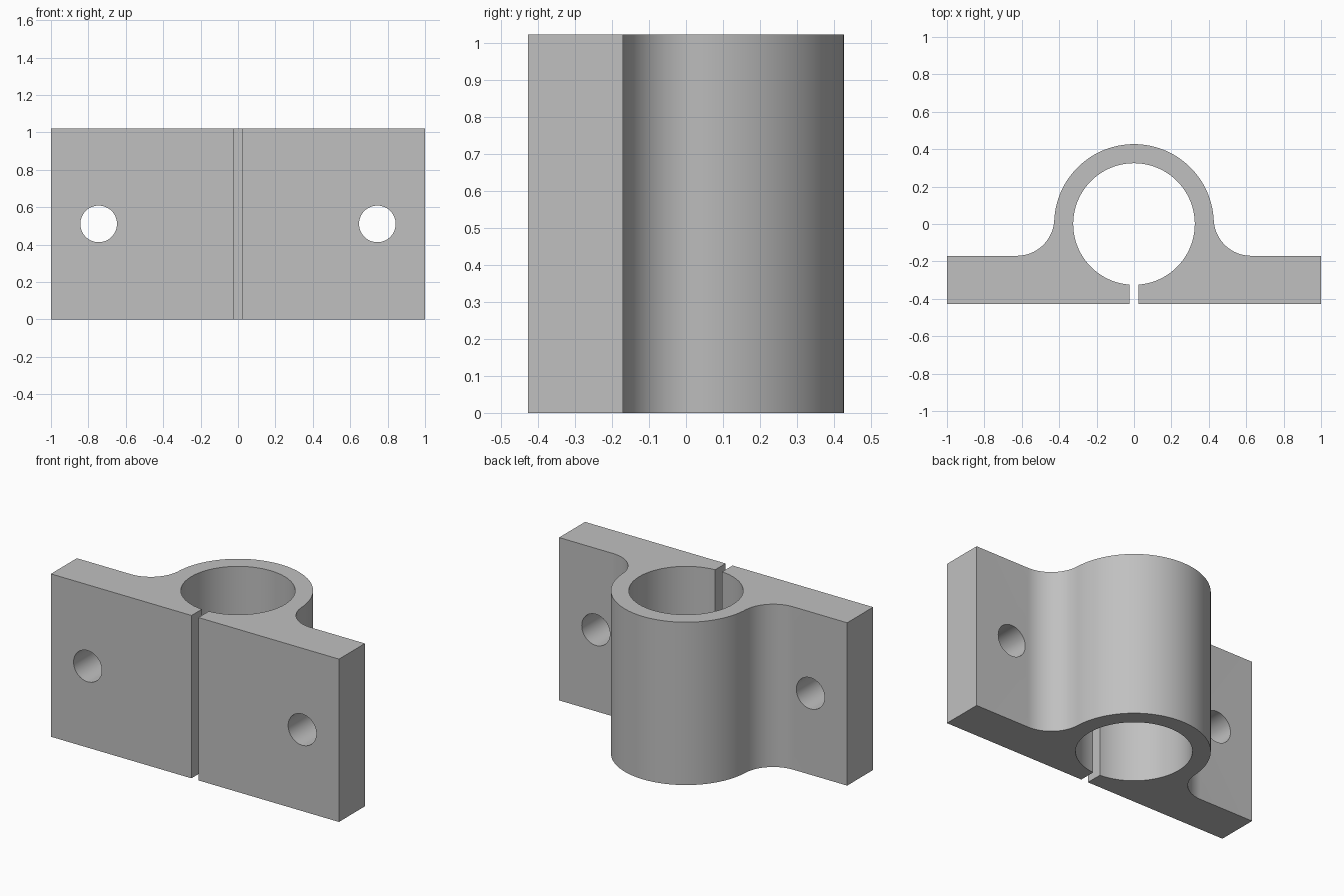
import bpy
import bmesh
from math import sqrt, pi, atan2, asin, sin, cos, radians

if "Cube" in bpy.data.objects:
    bpy.data.objects.remove(bpy.data.objects["Cube"], do_unlink=True)

HEIGHT = 1.022
OUTER, INNER = 0.427, 0.325      # ring radii
FLANGE_BACK = -0.17              # rear face of the mounting flanges
FILLET = 0.2
SLOT = 0.024                     # half width of the split
HOLE_X, HOLE_R = 0.745, 0.098


def arc(cx, cy, r, start, end, steps):
    angles = [start + (end - start) * i / steps for i in range(steps + 1)]
    return [(cx + r * cos(a), cy + r * sin(a)) for a in angles]


# Half outline: outer ring, fillet, flange, split, then bore back to the top
fy = FLANGE_BACK + FILLET
fx = sqrt((OUTER + FILLET) ** 2 - fy ** 2)
tangent = atan2(fy, fx)
half = arc(0, 0, OUTER, pi / 2, tangent, 32)
half += arc(fx, fy, FILLET, tangent + pi, 1.5 * pi, 20)[1:]
half += [(1, FLANGE_BACK), (1, -OUTER), (SLOT, -OUTER)]
half += arc(0, 0, INNER, asin(SLOT / INNER) - pi / 2, pi / 2, 64)
outline = half + [(-x, y) for x, y in reversed(half[1:-1])]

# Clamp body extruded from the mirrored outline
bm = bmesh.new()
face = bm.faces.new([bm.verts.new((x, y, 0)) for x, y in outline])
top = bmesh.ops.extrude_face_region(bm, geom=[face])["geom"]
bmesh.ops.translate(bm, vec=(0, 0, HEIGHT),
                    verts=[v for v in top if isinstance(v, bmesh.types.BMVert)])
bmesh.ops.recalc_face_normals(bm, faces=bm.faces)
mesh = bpy.data.meshes.new("clamp_body")
bm.to_mesh(mesh)
bm.free()
clamp = bpy.data.objects.new("clamp_body", mesh)
bpy.context.collection.objects.link(clamp)

grey = bpy.data.materials.new("plain grey")
grey.use_nodes = True
color = (0.53, 0.53, 0.53, 1)
grey.diffuse_color = color
grey.node_tree.nodes["Principled BSDF"].inputs["Base Color"].default_value = color
mesh.materials.append(grey)

# Screw hole through each flange
for side in (-1, 1):
    bpy.ops.mesh.primitive_cylinder_add(
        vertices=48, radius=HOLE_R, depth=1,
        location=(side * HOLE_X, -0.3, HEIGHT / 2), rotation=(pi / 2, 0, 0))
    cutter = bpy.context.object
    cutter.name = "screw_hole_cutter"
    cutter.hide_render = True
    cutter.data.materials.append(grey)
    cut = clamp.modifiers.new("screw_hole", "BOOLEAN")
    cut.operation = "DIFFERENCE"
    cut.solver = "EXACT"
    cut.object = cutter
    bpy.context.view_layer.objects.active = clamp
    bpy.ops.object.modifier_apply(modifier=cut.name)
    bpy.data.objects.remove(cutter, do_unlink=True)

# Smooth curved walls, crisp edges
bpy.ops.object.select_all(action="DESELECT")
clamp.select_set(True)
bpy.context.view_layer.objects.active = clamp
bpy.ops.object.shade_smooth_by_angle(angle=radians(30))
